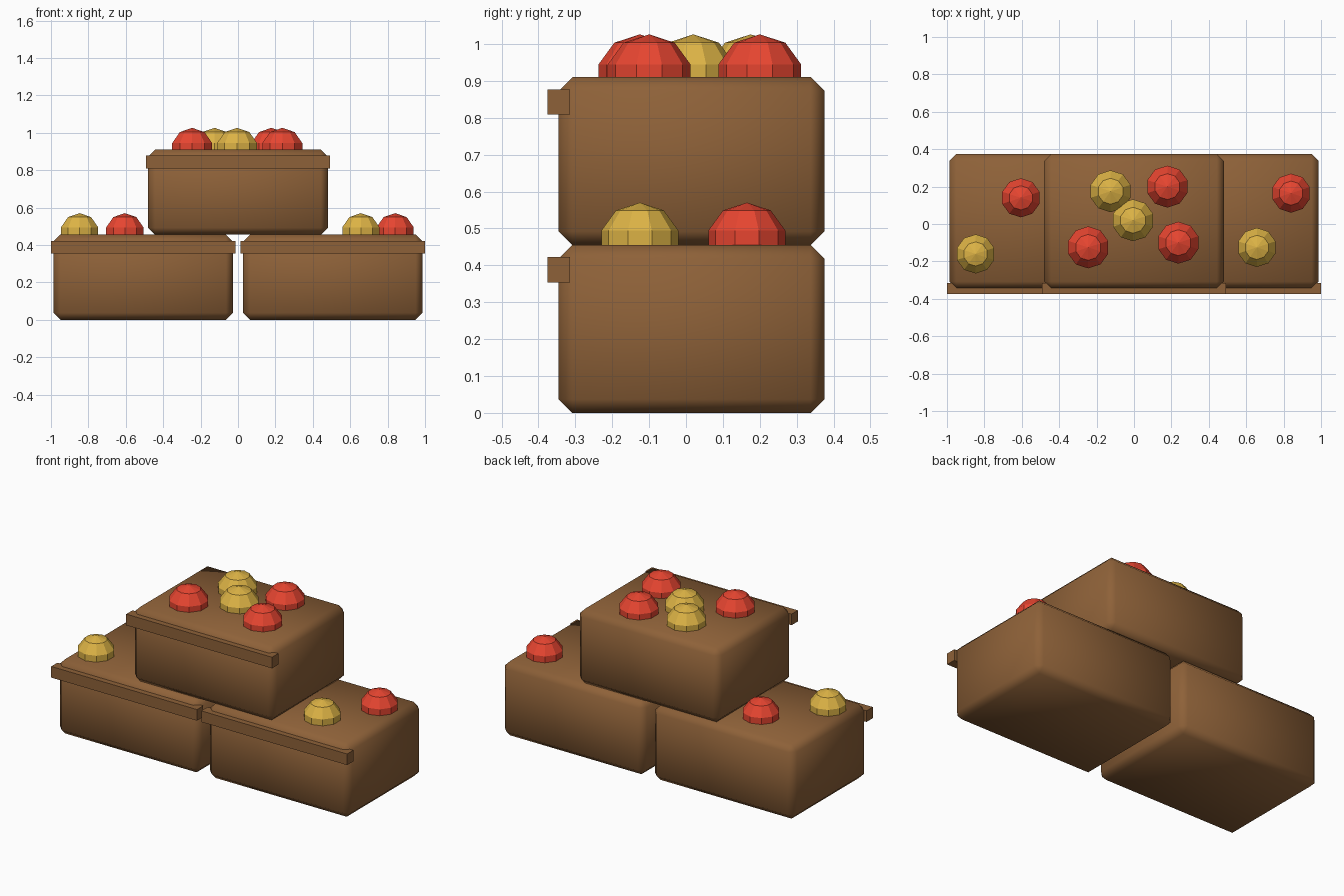
import bpy
from math import radians

if "Cube" in bpy.data.objects:
    bpy.data.objects.remove(bpy.data.objects["Cube"], do_unlink=True)


def make_material(name, color):
    mat = bpy.data.materials.new(name)
    mat.use_nodes = True
    mat.diffuse_color = (*color, 1)
    mat.node_tree.nodes["Principled BSDF"].inputs["Base Color"].default_value = (*color, 1)
    return mat


WOOD = make_material("brown wood", (0.27, 0.12, 0.04))
RED = make_material("red fruit", (0.80, 0.06, 0.03))
YELLOW = make_material("yellow fruit", (0.72, 0.45, 0.06))


def box(name, center, size):
    bpy.ops.mesh.primitive_cube_add(size=1, location=center)
    ob = bpy.context.object
    ob.name = name
    ob.scale = size
    bpy.ops.object.transform_apply(location=False, rotation=False, scale=True)
    ob.data.materials.append(WOOD)
    return ob


def crate(name, x, z):
    # Chamfered body with soft shading
    body = box(name, (x, 0.015, z + 0.2275), (0.96, 0.72, 0.455))
    bevel = body.modifiers.new("chamfer", "BEVEL")
    bevel.width = 0.037
    bevel.segments = 1
    bpy.ops.object.modifier_apply(modifier=bevel.name)
    bpy.ops.object.shade_smooth()
    # Front rail
    box(name + "_rail", (x, -0.345, z + 0.388), (0.985, 0.06, 0.068))


def fruit(name, x, y, z, radius, mat):
    bpy.ops.mesh.primitive_uv_sphere_add(segments=10, ring_count=5, radius=radius,
                                         location=(x, y, z))
    ob = bpy.context.object
    ob.name = name
    ob.data.materials.append(mat)
    bpy.ops.object.shade_flat()


# Two crates below, one stacked on top
crate("right_crate", -0.507, 0)
crate("left_crate", 0.507, 0)
crate("top_crate", 0, 0.455)

# Fruit in the top crate
for i, (x, y, mat) in enumerate([(-0.245, -0.125, RED), (0.178, 0.20, RED),
                                 (0.237, -0.10, RED), (-0.125, 0.175, YELLOW),
                                 (-0.005, 0.02, YELLOW)]):
    fruit(f"top_fruit_{i + 1}", x, y, 0.908, 0.118, mat)

# Fruit in the lower crates
for i, (x, y, mat) in enumerate([(-0.605, 0.14, RED), (-0.847, -0.16, YELLOW),
                                 (0.84, 0.165, RED), (0.657, -0.125, YELLOW)]):
    fruit(f"lower_fruit_{i + 1}", x, y, 0.46, 0.11, mat)
